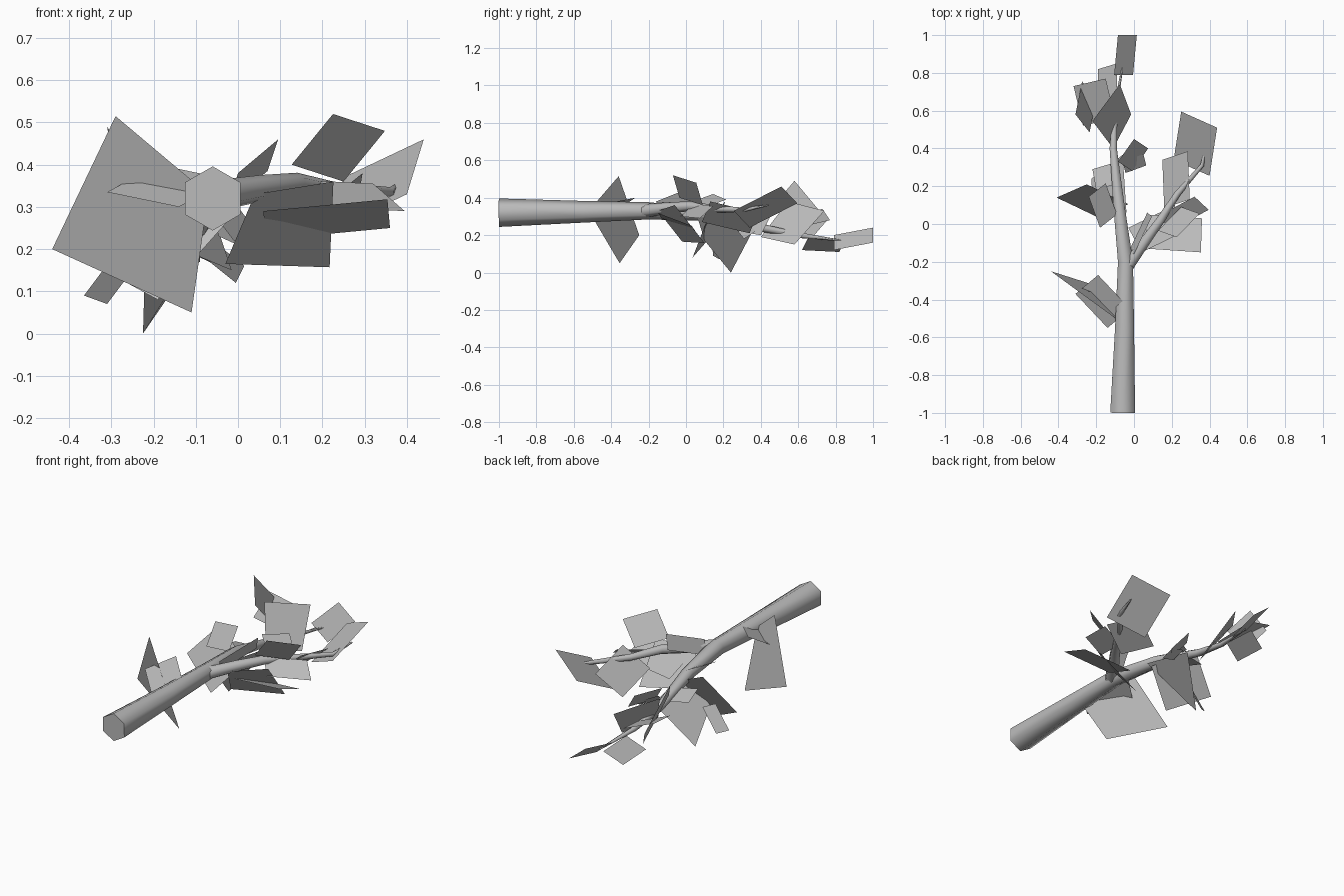
import bpy
import bmesh
import math
from mathutils import Vector

start_cube = bpy.data.objects.get("Cube")
if start_cube:
    bpy.data.objects.remove(start_cube, do_unlink=True)

# One plain grey for bark and leaves
grey = bpy.data.materials.new("plain grey")
grey.use_nodes = True
tone = (0.5, 0.5, 0.5, 1)
grey.diffuse_color = tone
grey.node_tree.nodes["Principled BSDF"].inputs["Base Color"].default_value = tone


def finish(bm, name):
    """Turn a bmesh into a named, shaded object."""
    mesh = bpy.data.meshes.new(name)
    bm.to_mesh(mesh)
    bm.free()
    mesh.materials.append(grey)
    obj = bpy.data.objects.new(name, mesh)
    bpy.context.collection.objects.link(obj)
    bpy.ops.object.select_all(action="DESELECT")
    obj.select_set(True)
    bpy.context.view_layer.objects.active = obj
    bpy.ops.object.shade_smooth_by_angle(angle=math.radians(62))
    return obj


def limb(name, path, sides=6):
    """Sweep a tapering polygon along points given as (x, y, z, radius)."""
    bm = bmesh.new()
    points = [Vector(p[:3]) for p in path]
    rings = []
    for i, centre in enumerate(points):
        ahead = points[min(i + 1, len(points) - 1)]
        behind = points[max(i - 1, 0)]
        along = (ahead - behind).normalized()
        side = along.cross(Vector((0, 0, 1))).normalized()
        up = side.cross(along)
        ring = []
        for k in range(sides):
            turn = math.tau * k / sides
            offset = up * math.cos(turn) + side * math.sin(turn)
            ring.append(bm.verts.new(centre + offset * path[i][3]))
        rings.append(ring)
    for low, high in zip(rings, rings[1:]):
        for k in range(sides):
            n = (k + 1) % sides
            bm.faces.new((low[k], low[n], high[n], high[k]))
    bm.faces.new(rings[0])
    bm.faces.new(rings[-1])
    bmesh.ops.recalc_face_normals(bm, faces=bm.faces)
    return finish(bm, name)


def leaves(name, cards):
    """Make flat leaf cards from three corners; the fourth completes the card."""
    for number, corners in enumerate(cards, start=1):
        pts = [Vector(c) for c in corners]
        if len(pts) == 3:
            pts.append(pts[0] + pts[2] - pts[1])
        bm = bmesh.new()
        face = bm.faces.new([bm.verts.new(p) for p in pts])
        face.normal_update()
        if face.normal.z < 0:
            face.normal_flip()
        finish(bm, f"{name}_{number}")


# Woody parts: main stem with its left-hand continuation, and the side fork
limb("main_stem", [
    (-.06, -1, .32, .076), (-.05, -.55, .325, .058), (-.045, -.2, .33, .046),
    (-.08, .1, .31, .034), (-.11, .4, .24, .022), (-.1, .6, .2, .015),
    (-.06, .84, .17, .004)])
limb("side_fork", [
    (-.03, -.22, .33, .036), (.06, -.09, .345, .031), (.14, .02, .355, .026),
    (.23, .16, .34, .019), (.36, .31, .335, .012), (.39, .44, .36, .004)])

# Leaves low on the stem
leaves("stem_leaf", [
    [(-.29, -.36, .515), (-.44, -.25, .2), (-.11, -.355, .05), (-.07, -.52, .33)],
    [(-.31, -.37, .335), (-.19, -.27, .4), (-.02, -.45, .365)],
])

# Leaves along the middle of the stem
leaves("middle_leaf", [
    [(-.25, .21, .38), (-.41, .14, .2), (-.19, .035, .08)],
    [(-.365, .145, .09), (-.31, .18, .07), (-.22, .17, .19)],
    [(-.04, .06, .3), (-.06, .366, .24), (-.225, .24, 0), (-.22, .1, .17)],
    [(-.15, .215, .39), (-.09, .05, .33), (-.18, -.02, .36)],
    [(-.22, .29, .26), (-.12, .32, .25), (-.1, .21, .28)],
    [(0, .45, .3), (.075, .4, .2), (-.01, .28, .22)],
    [(-.06, .33, .27), (.05, .37, .22), (.065, .31, .18)],
])

# Leaves at the tip of the stem
leaves("tip_leaf", [
    [(-.105, .79, .2), (-.085, 1, .24), (.015, 1, .16)],
    [(-.19, .82, .11), (-.09, .85, .17), (-.09, .65, .18)],
    [(-.32, .73, .34), (-.15, .77, .28), (-.1, .56, .23)],
    [(-.31, .58, .49), (-.275, .755, .28), (-.2, .66, .17)],
    [(-.22, .545, .38), (-.075, .74, .33), (-.015, .58, .15), (-.11, .4, .19)],
])

# Leaves on the side fork
leaves("fork_leaf", [
    [(0, -.16, .38), (.095, .04, .46), (.07, .06, .385)],
    [(.44, .51, .46), (.4, .255, .33), (.21, .34, .24)],
    [(.15, .34, .21), (.285, .385, .32), (.295, .13, .38)],
    [(.32, .145, .355), (.395, .075, .29), (.2, -.03, .3)],
    [(.06, -.13, .29), (.354, -.15, .318), (.36, .03, .25)],
    [(.225, -.07, .52), (.348, .055, .48), (.25, .09, .36)],
    [(.04, -.15, .33), (.226, -.06, .36), (.217, .1, .157), (-.03, -.02, .165)],
])
